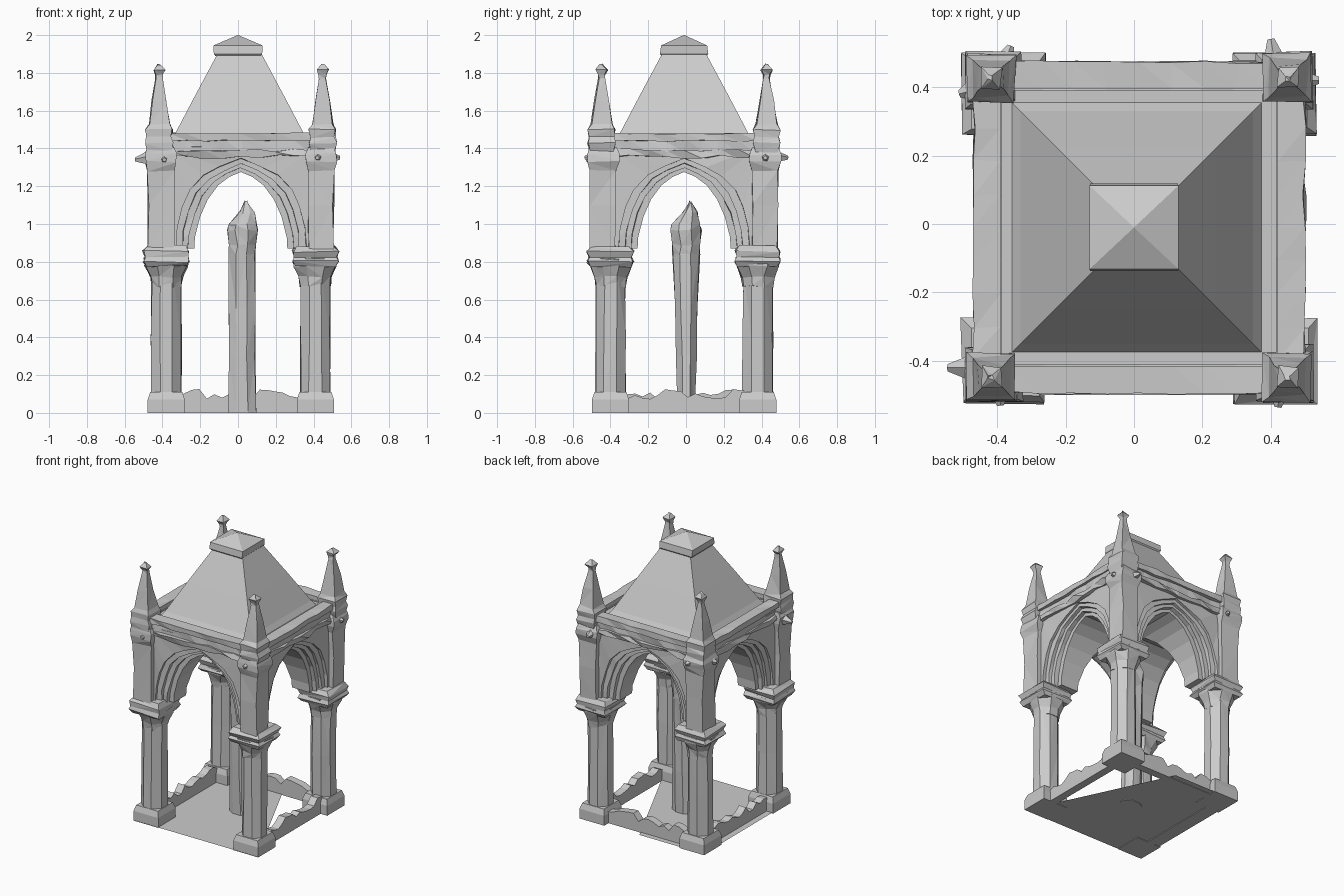
import bpy, bmesh, random
from math import pi, cos, sin
from mathutils import Matrix, Vector

if "Cube" in bpy.data.objects:
    bpy.data.objects.remove(bpy.data.objects["Cube"])

random.seed(4)
CX, CY = 0.015, -0.01          # plan centre of the stonework
CORNERS = [(-1, -1), (1, -1), (1, 1), (-1, 1)]


def finish(name, bm):
    bmesh.ops.recalc_face_normals(bm, faces=bm.faces[:])
    me = bpy.data.meshes.new(name)
    bm.to_mesh(me)
    bm.free()
    ob = bpy.data.objects.new(name, me)
    bpy.context.collection.objects.link(ob)
    return ob


def loft(name, sections, centre, sides=4, rough=0.0):
    """Stack regular polygons; a section is (z, half_x[, half_y])."""
    bm = bmesh.new()
    rings = []
    for s in sections:
        z, hx, hy = s[0], s[1], s[-1] if len(s) > 2 else s[1]
        ring = []
        for i in range(sides):
            a = 2 * pi * (i + 0.5) / sides
            k = 1 / cos(pi / sides)
            j = [random.uniform(-rough, rough) if z > 0 else 0 for _ in range(3)]
            ring.append(bm.verts.new((centre[0] + hx * k * cos(a) + j[0],
                                      centre[1] + hy * k * sin(a) + j[1], z + j[2])))
        rings.append(ring)
    for lo, hi in zip(rings, rings[1:]):
        for i in range(sides):
            n = (i + 1) % sides
            bm.faces.new((lo[i], lo[n], hi[n], hi[i]))
    bm.faces.new(rings[0])
    bm.faces.new(rings[-1])
    if rough:                  # split warped quads into chiselled facets
        bmesh.ops.triangulate(bm, faces=bm.faces[:])
    return finish(name, bm)


def prism(name, outline, d0, d1, side, rough=0.0):
    """Extrude an upright (u, z) outline from distance d0 to d1 on one of four sides."""
    bm = bmesh.new()
    face = bm.faces.new([bm.verts.new((u, -d0, z)) for u, z in outline])
    ext = bmesh.ops.extrude_face_region(bm, geom=[face])
    front = [g for g in ext["geom"] if isinstance(g, bmesh.types.BMVert)]
    bmesh.ops.translate(bm, vec=(0, d0 - d1, 0), verts=front)
    if rough:
        bmesh.ops.triangulate(bm, faces=bm.faces[:])
        for v in front:
            v.co += Vector([random.uniform(-rough, rough) for _ in range(3)])
    bm.transform(Matrix.Translation((CX, CY, 0)) @ Matrix.Rotation(side * pi / 2, 4, 'Z'))
    return finish(name, bm)


def spike(name, start, end, r):
    """Small five-sided carved projection."""
    bm = bmesh.new()
    d = Vector(end) - Vector(start)
    bmesh.ops.create_cone(bm, cap_ends=True, segments=5, radius1=r, radius2=r * 0.2, depth=d.length)
    bm.transform(Matrix.Translation((Vector(start) + Vector(end)) / 2)
                 @ d.to_track_quat('Z', 'Y').to_matrix().to_4x4())
    return finish(name, bm)


def arch(grow, foot):
    """Pointed arch outline from left foot over the apex to right foot."""
    half = [(0.25, foot), (0.243, 0.93), (0.215, 1.04), (0.175, 1.13),
            (0.12, 1.205), (0.06, 1.25)]
    left = [(-u - grow * (0.3 + 0.7 * min(1, u / 0.17)), z + (grow * 0.55 if z > foot else 0))
            for u, z in half]
    return left + [(0, 1.275 + grow * 0.75)] + [(-u, z) for u, z in reversed(left)]


# Floor slab and low broken curbs
bm = bmesh.new()
bm.faces.new([bm.verts.new((x, y, 0.004)) for x, y in
              [(-0.47, -0.5), (0.5, -0.5), (0.04, 0.47), (-0.3, 0.47), (-0.47, 0.3)]])
finish("floor", bm)
for side in (1, 2, 3):
    top = [(-0.34 + 0.04 * i, random.uniform(0.07, 0.13)) for i in range(18)]
    prism("curb", [(0.34, 0)] + top[::-1] + [(-0.34, 0)], 0.385, 0.44, side)

# Corner columns, capitals, buttress piers and pinnacles
for sx, sy in CORNERS:
    c = (CX + sx * 0.395, CY + sy * 0.39)
    loft("column_base", [(0, 0.098), (0.07, 0.098), (0.11, 0.085)], c)
    loft("column_shaft", [(0.1, 0.08), (0.4, 0.079), (0.76, 0.077)], c, 8, 0.004)
    loft("capital_bell", [(0.67, 0.078), (0.72, 0.085), (0.78, 0.112), (0.82, 0.115)], c, 8, 0.006)
    loft("capital_slab", [(0.775, 0.105), (0.80, 0.122), (0.825, 0.112), (0.855, 0.122),
                          (0.885, 0.10)], c, 4, 0.006)
    p = (CX + sx * 0.423, CY + sy * 0.428)
    loft("buttress", [(0.86, 0.068), (1.1, 0.066), (1.28, 0.068), (1.33, 0.082),
                      (1.37, 0.082), (1.41, 0.068)], p, 4, 0.006)
    q = (CX + sx * 0.433, CY + sy * 0.437)
    loft("pinnacle", [(1.38, 0.062), (1.43, 0.073), (1.46, 0.065), (1.50, 0.07),
                      (1.53, 0.055), (1.65, 0.036), (1.77, 0.016), (1.79, 0.018),
                      (1.815, 0.03), (1.845, 0.006)], q, 4, 0.005)

# Vaulted core: a block cut by two crossing arched tunnels
core = loft("vaulted_core", [(0.87, 0.385), (1.42, 0.385)], (CX, CY))
for side in (0, 1):
    cutter = prism("tunnel_cutter", arch(0, 0.8), -0.7, 0.7, side)
    cutter.hide_render = True
    cutter.hide_viewport = True
    mod = core.modifiers.new("tunnel", 'BOOLEAN')
    mod.operation = 'DIFFERENCE'
    mod.solver = 'EXACT'
    mod.object = cutter

# Stepped arch facings, then cornice, carved frieze and parapet on every side
for side in range(4):
    for name, grow, d0, d1 in [("arch_inner_order", 0.03, 0.375, 0.415),
                               ("arch_middle_order", 0.06, 0.41, 0.437),
                               ("arch_outer_order", 0.095, 0.432, 0.458)]:
        prism(name, [(-0.4, 0.87)] + arch(grow, 0.87) + [(0.4, 0.87), (0.4, 1.41), (-0.4, 1.41)],
              d0, d1, side, 0.004)
    for name, z0, z1, d0, d1, rough in [("lower_cornice", 1.355, 1.39, 0.40, 0.478, 0.012),
                                        ("frieze", 1.38, 1.45, 0.40, 0.465, 0.01),
                                        ("parapet", 1.44, 1.48, 0.405, 0.483, 0.005)]:
        us = [d1 * (i / 5 - 1) for i in range(11)]
        prism(name, [(u, z0) for u in us] + [(u, z1) for u in us[::-1]], d0, d1, side, rough)

# Gutter slab, steep hipped roof and capstone
loft("gutter_slab", [(1.40, 0.42), (1.445, 0.42)], (CX, CY))
loft("roof", [(1.43, 0.375), (1.48, 0.34), (1.68, 0.235), (1.90, 0.117)], (0.008, CY))
loft("capstone", [(1.89, 0.12), (1.90, 0.128), (1.945, 0.13, 0.122), (2.0, 0.002)], (0, CY))

# Carved spouts on the corner buttresses
for start, end in [((-0.44, -0.42, 1.35), (-0.545, -0.42, 1.34)),
                   ((0.44, -0.42, 1.36), (0.42, -0.535, 1.35)),
                   ((0.42, 0.42, 1.36), (0.40, 0.54, 1.35)),
                   ((0.44, 0.42, 1.35), (0.54, 0.42, 1.35)),
                   ((-0.4, -0.42, 1.35), (-0.39, -0.53, 1.34)),
                   ((-0.4, 0.42, 1.36), (-0.36, 0.52, 1.35)),
                   ((-0.44, 0.4, 1.36), (-0.51, 0.38, 1.35))]:
    spike("carved_spout", start, end, 0.055)

# Standing pillar in the middle, its tip leaning slightly
pillar = loft("centre_pillar", [(0, 0.075, 0.045), (0.3, 0.07, 0.055), (0.55, 0.074, 0.062),
                                (0.84, 0.068, 0.07), (0.89, 0.07, 0.072), (0.97, 0.08, 0.08),
                                (1.0, 0.075, 0.075), (1.06, 0.042, 0.042), (1.12, 0.004, 0.004)],
              (0.022, 0.0), 8, 0.006)
for v in pillar.data.vertices:
    if v.co.z > 1.03:
        v.co.x += 0.02
        v.co.y += 0.02
